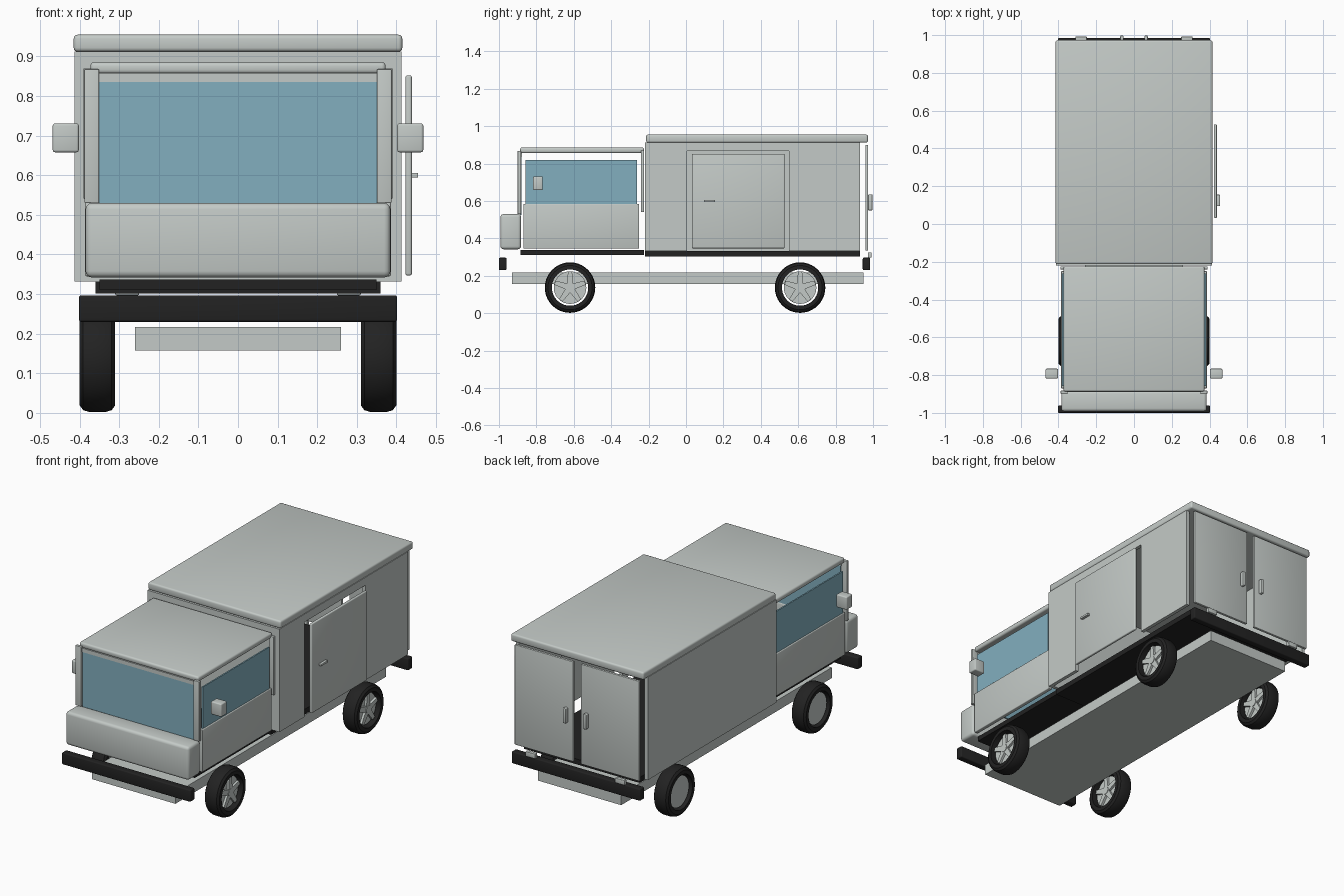
import bpy, bmesh, math
from mathutils import Matrix, Vector

cube = bpy.data.objects.get("Cube")
if cube:
    bpy.data.objects.remove(cube, do_unlink=True)


def material(name, rgb):
    m = bpy.data.materials.new(name)
    m.use_nodes = True
    m.diffuse_color = (*rgb, 1)
    m.node_tree.nodes["Principled BSDF"].inputs["Base Color"].default_value = (*rgb, 1)
    return m


GREY = material("pale_grey_paint", (0.55, 0.59, 0.57))
BLACK = material("black_rubber", (0.016, 0.016, 0.016))
GLASS = material("blue_glass", (0.225, 0.43, 0.52))


def finish(bm, name, mat):
    bmesh.ops.recalc_face_normals(bm, faces=bm.faces)
    mesh = bpy.data.meshes.new(name)
    bm.to_mesh(mesh)
    bm.free()
    mesh.materials.append(mat)
    ob = bpy.data.objects.new(name, mesh)
    bpy.context.collection.objects.link(ob)
    bpy.ops.object.select_all(action='DESELECT')
    ob.select_set(True)
    bpy.context.view_layer.objects.active = ob
    bpy.ops.object.shade_smooth_by_angle(angle=math.radians(35))
    return ob


def box(name, x, y, z, mat=GREY, bevel=0.0):
    """Box from (min, max) ranges, with optional rounded edges."""
    bm = bmesh.new()
    size = [r[1] - r[0] for r in (x, y, z)]
    mid = [sum(r) / 2 for r in (x, y, z)]
    bmesh.ops.create_cube(bm, size=1, matrix=Matrix.Translation(mid) @ Matrix.Diagonal((*size, 1)))
    if bevel:
        bmesh.ops.bevel(bm, geom=bm.edges[:], offset=bevel, segments=3, profile=0.5, affect='EDGES')
    return finish(bm, name, mat)


def pair(name, x, y, z, mat=GREY, bevel=0.0):
    """Matching boxes on both sides of the vehicle."""
    box("left_" + name, x, y, z, mat, bevel)
    box("right_" + name, (-x[1], -x[0]), y, z, mat, bevel)


def prism(name, outline, x, mat=GREY):
    """Side outline of (y, z) points extruded across x."""
    bm = bmesh.new()
    face = bm.faces.new([bm.verts.new((x[0], *p)) for p in outline])
    ext = bmesh.ops.extrude_face_region(bm, geom=[face])
    moved = [v for v in ext["geom"] if isinstance(v, bmesh.types.BMVert)]
    bmesh.ops.translate(bm, verts=moved, vec=(x[1] - x[0], 0, 0))
    return finish(bm, name, mat)


def lathe(name, profile, centre, mat, steps=40):
    """Closed (x, radius) profile spun around the axle."""
    bm = bmesh.new()
    verts = [bm.verts.new((px, 0, r)) for px, r in profile]
    edges = [bm.edges.new((v, verts[i - 1])) for i, v in enumerate(verts)]
    bmesh.ops.spin(bm, geom=verts + edges, cent=(0, 0, 0), axis=(1, 0, 0),
                   angle=math.tau, steps=steps, use_merge=False)
    bmesh.ops.remove_doubles(bm, verts=bm.verts, dist=0.0002)
    bmesh.ops.translate(bm, verts=bm.verts, vec=centre)
    return finish(bm, name, mat)


def wheel(name, centre):
    lathe(name + "_tyre", [(-.045, .097), (-.045, .118), (-.036, .130), (-.02, .135),
                           (.02, .135), (.036, .130), (.045, .118), (.045, .097)], centre, BLACK)
    # Rim plate, hub and five tapered spokes
    bm = bmesh.new()
    turn = Matrix.Rotation(math.pi / 2, 4, 'Y')
    for r, x, depth in ((.087, -.005, .05), (.022, .026, .02)):
        bmesh.ops.create_cone(bm, cap_ends=True, segments=36, radius1=r, radius2=r, depth=depth,
                              matrix=Matrix.Translation((x, 0, 0)) @ turn)
    for i in range(5):
        spin = Matrix.Rotation(math.tau * i / 5, 4, 'X')
        part = bmesh.ops.create_cube(bm, size=1)["verts"]
        for v in part:
            outer = v.co.z > 0
            width = .022 if outer else .034
            v.co = spin @ Vector((v.co.x * .014 + .026, v.co.y * width, .085 if outer else .012))
    bmesh.ops.translate(bm, verts=bm.verts, vec=centre)
    finish(bm, name + "_rim", GREY)


# Underbody
box("chassis", (-.26, .26), (-.93, .95), (.157, .217))
box("cab_floor", (-.35, .35), (-.885, -.225), (.31, .337), BLACK)
box("cargo_floor", (-.36, .36), (-.22, .93), (.302, .332), BLACK)
box("front_bumper", (-.402, .402), (-1, -.96), (.23, .297), BLACK, .006)
box("rear_bumper", (-.402, .402), (.945, .985), (.23, .297), BLACK, .006)
pair("rear_step", (.25, .31), (.972, .992), (.297, .325), GREY, .003)

for y, end in ((-.62, "front"), (.61, "rear")):
    for x, side in ((.355, "left"), (-.355, "right")):
        wheel(f"{end}_{side}_wheel", (x, y, .137))

# Cargo body
box("cargo_roof", (-.415, .415), (-.213, .973), (.912, .955), GREY, .01)
box("bulkhead", (-.413, .413), (-.22, -.2), (.332, .913))
box("right_cargo_wall", (-.413, -.393), (-.2, .93), (.332, .913))
prism("left_cargo_wall", [(-.2, .332), (.005, .332), (.005, .868), (.55, .868),
                          (.55, .332), (.93, .332), (.93, .913), (-.2, .913)], (.393, .413))
box("sliding_door", (.423, .439), (.032, .527), (.347, .852), GREY, .005)
box("sliding_door_handle", (.439, .455), (.095, .155), (.594, .606), GREY, .002)
pair("rear_door", (.025, .39), (.959, .974), (.335, .9), GREY, .003)
pair("rear_door_handle", (.055, .073), (.974, .997), (.55, .635), GREY, .004)

# Cab
box("cab_roof", (-.373, .373), (-.887, -.224), (.856, .886), GREY, .01)
box("nose_panel", (-.385, .385), (-.992, -.882), (.342, .53), GREY, .016)
box("windscreen", (-.351, .351), (-.888, -.88), (.525, .836), GLASS)
box("windscreen_header", (-.355, .355), (-.89, -.878), (.836, .858))
pair("front_pillar", (.351, .388), (-.9, -.882), (.53, .868), GREY, .003)
pair("rear_pillar", (.365, .39), (-.24, -.225), (.54, .87), GREY, .002)
pair("cab_door", (.362, .386), (-.87, -.25), (.345, .585), GREY, .004)
pair("side_window", (.372, .38), (-.857, -.263), (.58, .82), GLASS)
pair("mirror", (.402, .468), (-.818, -.766), (.658, .731), GREY, .006)
